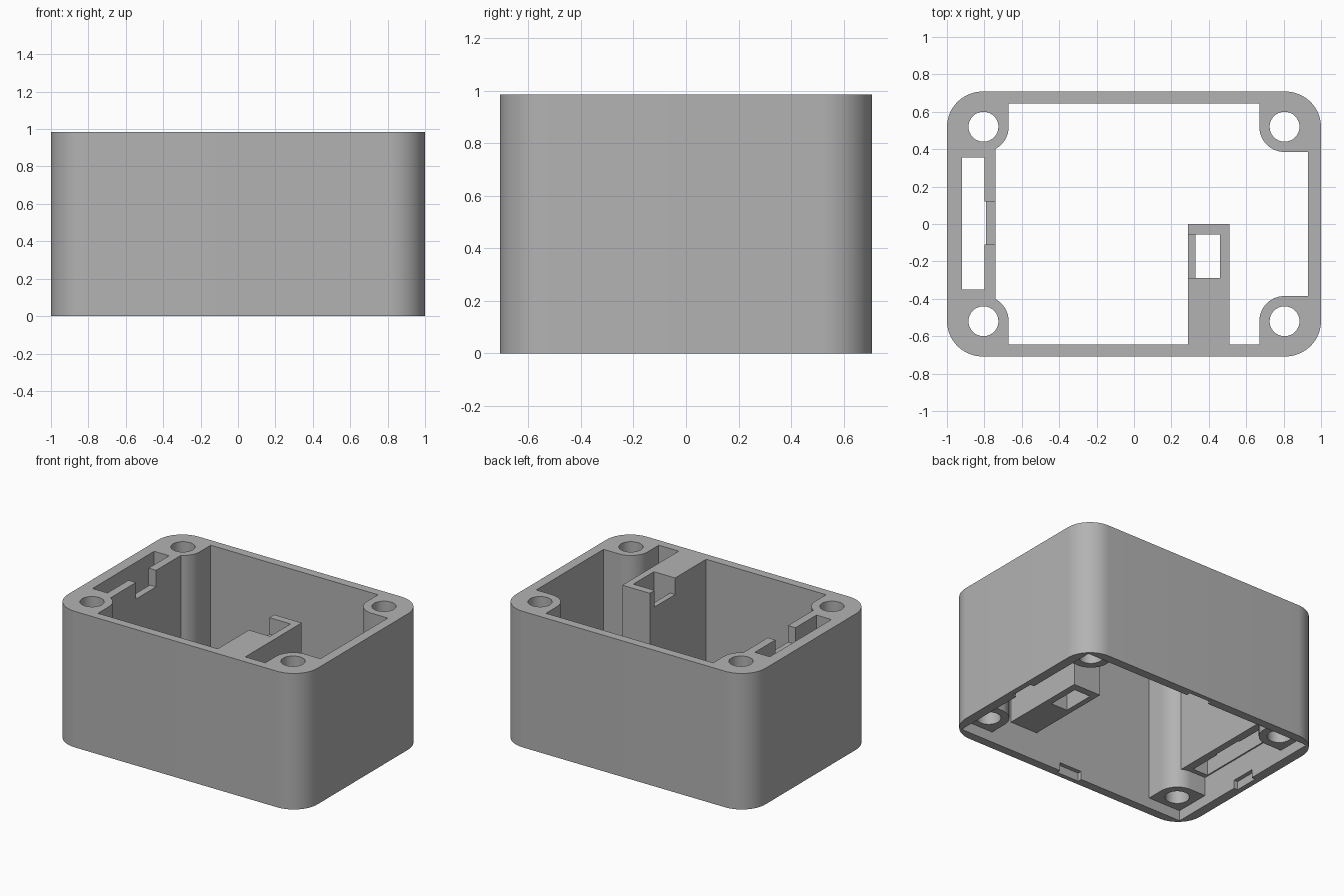
import bpy, bmesh
from math import cos, sin, pi, radians

cube = bpy.data.objects.get("Cube")
if cube:
    bpy.data.objects.remove(cube)

HEIGHT = 0.985
IN_X, IN_Y = 0.93, 0.645        # inside of the walls
SCREW_X, SCREW_Y = 0.805, 0.52  # screw hole centres

grey = bpy.data.materials.new("plain_grey")
grey.use_nodes = True
grey.diffuse_color = (0.45, 0.45, 0.45, 1)
grey.node_tree.nodes["Principled BSDF"].inputs["Base Color"].default_value = grey.diffuse_color


def rect(x0, x1, y0, y1):
    return [(x0, y0), (x1, y0), (x1, y1), (x0, y1)]


def arc(cx, cy, r, start, end, n):
    return [(cx + r * cos(start + (end - start) * i / n),
             cy + r * sin(start + (end - start) * i / n)) for i in range(n + 1)]


def prism(name, loops, z0, z1):
    """Extrude an outline, with optional holes, between two heights."""
    curve = bpy.data.curves.new(name, 'CURVE')
    curve.dimensions = '2D'
    curve.fill_mode = 'BOTH'
    curve.extrude = (z1 - z0) / 2
    for loop in loops:
        spline = curve.splines.new('POLY')
        spline.points.add(len(loop) - 1)
        for point, (x, y) in zip(spline.points, loop):
            point.co = (x, y, 0, 1)
        spline.use_cyclic_u = True
    temp = bpy.data.objects.new(name + "_outline", curve)
    bpy.context.collection.objects.link(temp)
    bpy.context.view_layer.update()
    deps = bpy.context.evaluated_depsgraph_get()
    mesh = bpy.data.meshes.new_from_object(temp.evaluated_get(deps))
    bpy.data.objects.remove(temp)
    bm = bmesh.new()
    bm.from_mesh(mesh)
    bmesh.ops.translate(bm, verts=bm.verts, vec=(0, 0, (z0 + z1) / 2))
    bmesh.ops.remove_doubles(bm, verts=bm.verts, dist=0.0001)
    bmesh.ops.recalc_face_normals(bm, faces=bm.faces)
    bm.to_mesh(mesh)
    bm.free()
    mesh.materials.clear()
    mesh.materials.append(grey)
    obj = bpy.data.objects.new(name, mesh)
    bpy.context.collection.objects.link(obj)
    return obj


def cut(obj, outline, z0, z1):
    """Remove a prism from an object."""
    cutter = prism("cutter", [outline], z0, z1)
    cutter.hide_render = True
    mod = obj.modifiers.new("cut", 'BOOLEAN')
    mod.operation = 'DIFFERENCE'
    mod.solver = 'EXACT'
    mod.object = cutter
    bpy.context.view_layer.objects.active = obj
    bpy.ops.object.modifier_apply(modifier=mod.name)
    bpy.data.objects.remove(cutter)


# Outer wall, open at top and bottom
R = 0.19
outline = []
for i, (sx, sy) in enumerate([(1, 1), (-1, 1), (-1, -1), (1, -1)]):
    outline += arc(sx * (1 - R), sy * (0.708 - R), R, i * pi / 2, (i + 1) * pi / 2, 16)
wall = prism("outer_wall", [outline, rect(-IN_X, IN_X, -IN_Y, IN_Y)], 0, HEIGHT)

# Lid clip recesses in the middle of each wall's lower edge
D = 0.03
for s in (-1, 1):
    xs = sorted((s * (IN_X - D), s * (IN_X + D)))
    ys = sorted((s * (IN_Y - D), s * (IN_Y + D)))
    cut(wall, rect(*xs, -0.09, 0.09), -0.1, 0.06)
    cut(wall, rect(-0.09, 0.09, *ys), -0.1, 0.06)

# Screw posts in the corners, each rounded towards the inside
parts = [wall]
B = 0.135
for sx, side in ((1, "left"), (-1, "right")):
    for sy, end in ((1, "back"), (-1, "front")):
        body = [(IN_X, IN_Y), (SCREW_X - B, IN_Y)]
        body += arc(SCREW_X, SCREW_Y, B, pi, 1.5 * pi, 14) + [(IN_X, SCREW_Y - B)]
        hole = arc(SCREW_X, SCREW_Y, 0.08, 0, 2 * pi, 32)[:-1]
        loops = [[(sx * x, sy * y) for x, y in loop] for loop in (body, hole)]
        parts.append(prism(f"screw_post_{end}_{side}", loops, 0.075, HEIGHT))

# Long slot holder on the right wall, with a notch in its inner side
holder = prism("slot_holder", [rect(-IN_X, -0.74, -0.42, 0.42),
                               rect(-0.92, -0.80, -0.35, 0.355)], 0.21, HEIGHT)
cut(holder, rect(-0.86, -0.70, -0.11, 0.12), HEIGHT - 0.12, HEIGHT + 0.1)
cut(holder, rect(-0.86, -0.79, -0.11, 0.12), 0.1, HEIGHT + 0.1)
parts.append(holder)

# Block standing off the front wall, with a small shaft and a side notch
block = prism("front_block", [rect(0.29, 0.51, -IN_Y, 0),
                              rect(0.33, 0.46, -0.29, -0.055)], 0.21, HEIGHT)
cut(block, rect(0.25, 0.40, -0.29, -0.055), HEIGHT - 0.12, HEIGHT + 0.1)
parts.append(block)

# Smooth the round surfaces, keep the edges sharp
bpy.ops.object.select_all(action='DESELECT')
for part in parts:
    part.select_set(True)
bpy.context.view_layer.objects.active = wall
bpy.ops.object.shade_smooth_by_angle(angle=radians(30))
